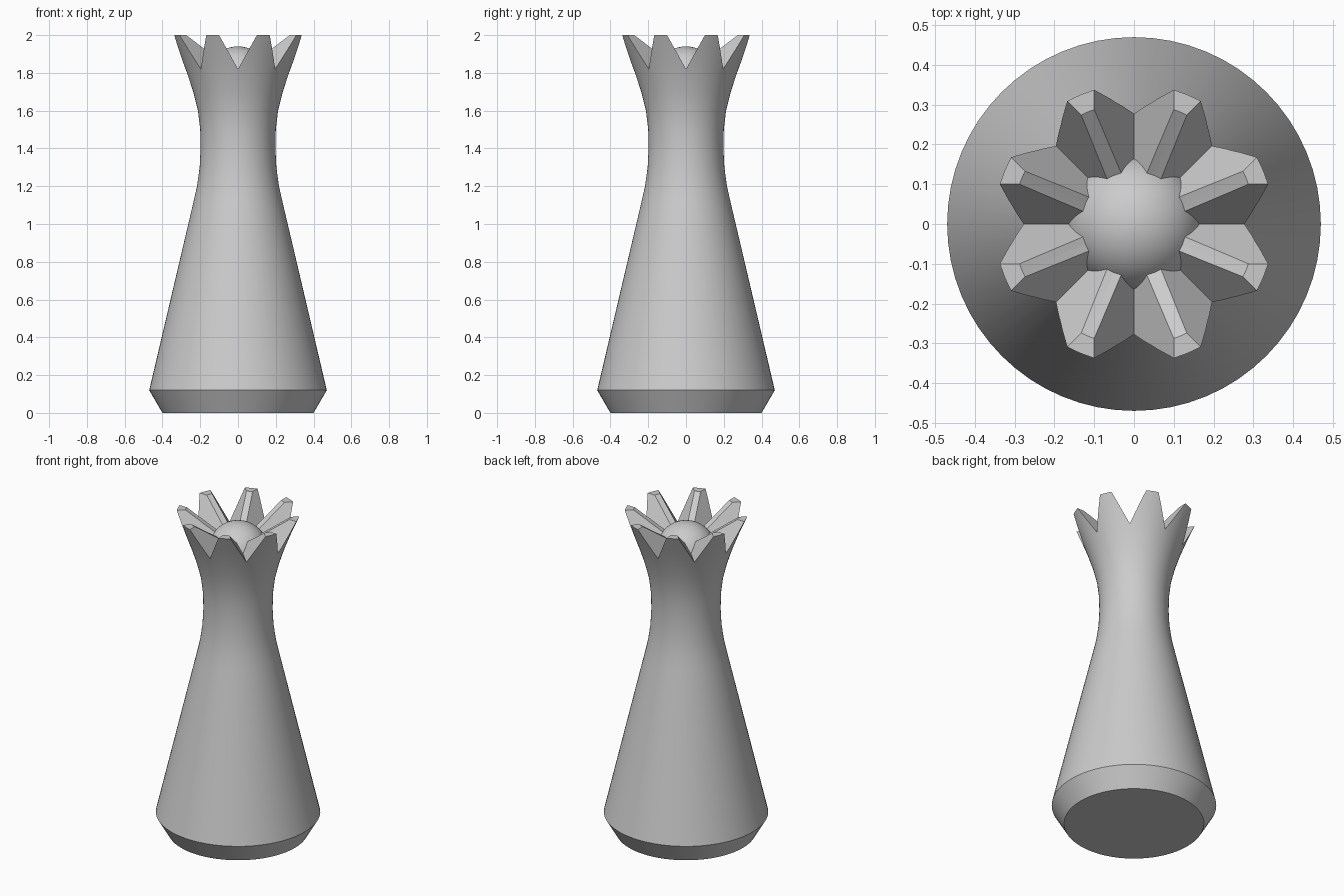
import bpy
import bmesh
from math import pi, radians

if "Cube" in bpy.data.objects:
    bpy.data.objects.remove(bpy.data.objects["Cube"], do_unlink=True)

GREY = (0.6, 0.6, 0.6, 1)
mat = bpy.data.materials.new("plain grey")
mat.use_nodes = True
mat.diffuse_color = GREY
mat.node_tree.nodes["Principled BSDF"].inputs["Base Color"].default_value = GREY


def new_object(name, bm):
    bmesh.ops.recalc_face_normals(bm, faces=bm.faces)
    mesh = bpy.data.meshes.new(name)
    bm.to_mesh(mesh)
    bm.free()
    mesh.materials.append(mat)
    obj = bpy.data.objects.new(name, mesh)
    bpy.context.collection.objects.link(obj)
    return obj


def lathe(name, profile, steps):
    """Spin a (radius, height) profile around the z axis."""
    bm = bmesh.new()
    verts = [bm.verts.new((r, 0, z)) for r, z in profile]
    edges = [bm.edges.new(pair) for pair in zip(verts, verts[1:])]
    bmesh.ops.spin(bm, geom=verts + edges, axis=(0, 0, 1), cent=(0, 0, 0),
                   angle=2 * pi, steps=steps, use_duplicate=False)
    bmesh.ops.remove_doubles(bm, verts=bm.verts, dist=0.0002)
    return new_object(name, bm)


def notch_bar(angle):
    """Long V-shaped bar that cuts two opposite notches."""
    bm = bmesh.new()
    tri = [bm.verts.new((x, -1, z)) for x, z in ((0, 1.82), (0.2, 2.18), (-0.2, 2.18))]
    face = bm.faces.new(tri)
    ext = bmesh.ops.extrude_face_region(bm, geom=[face])
    moved = [v for v in ext["geom"] if isinstance(v, bmesh.types.BMVert)]
    bmesh.ops.translate(bm, verts=moved, vec=(0, 2, 0))
    bar = new_object("notch_cutter", bm)
    bar.rotation_euler.z = angle
    bar.hide_render = True
    return bar


def smooth(obj):
    bpy.ops.object.select_all(action="DESELECT")
    obj.select_set(True)
    bpy.context.view_layer.objects.active = obj
    bpy.ops.object.shade_smooth_by_angle(angle=radians(25))


# Body: bevelled foot, tapered skirt, flared neck and hollow crown
outer = [(0, 0), (0.40, 0), (0.47, 0.12), (0.235, 1.12), (0.217, 1.2),
         (0.203, 1.3), (0.198, 1.4), (0.2, 1.5), (0.212, 1.6), (0.237, 1.7),
         (0.27, 1.8), (0.309, 1.9), (0.352, 2)]
funnel = [(0.305, 2), (0.05, 1.82), (0, 1.785)]
body = lathe("body", outer + funnel, 64)

# Crown notches
bpy.context.view_layer.objects.active = body
for i in range(4):
    bar = notch_bar(i * pi / 4)
    mod = body.modifiers.new("notch", "BOOLEAN")
    mod.operation = "DIFFERENCE"
    mod.solver = "EXACT"
    mod.object = bar
    bpy.ops.object.modifier_apply(modifier=mod.name)
    bpy.data.objects.remove(bar, do_unlink=True)
smooth(body)

# Ball resting inside the crown
bm = bmesh.new()
bmesh.ops.create_uvsphere(bm, u_segments=48, v_segments=24, radius=0.173)
bmesh.ops.translate(bm, verts=bm.verts, vec=(0, 0, 1.767))
smooth(new_object("crown_ball", bm))
